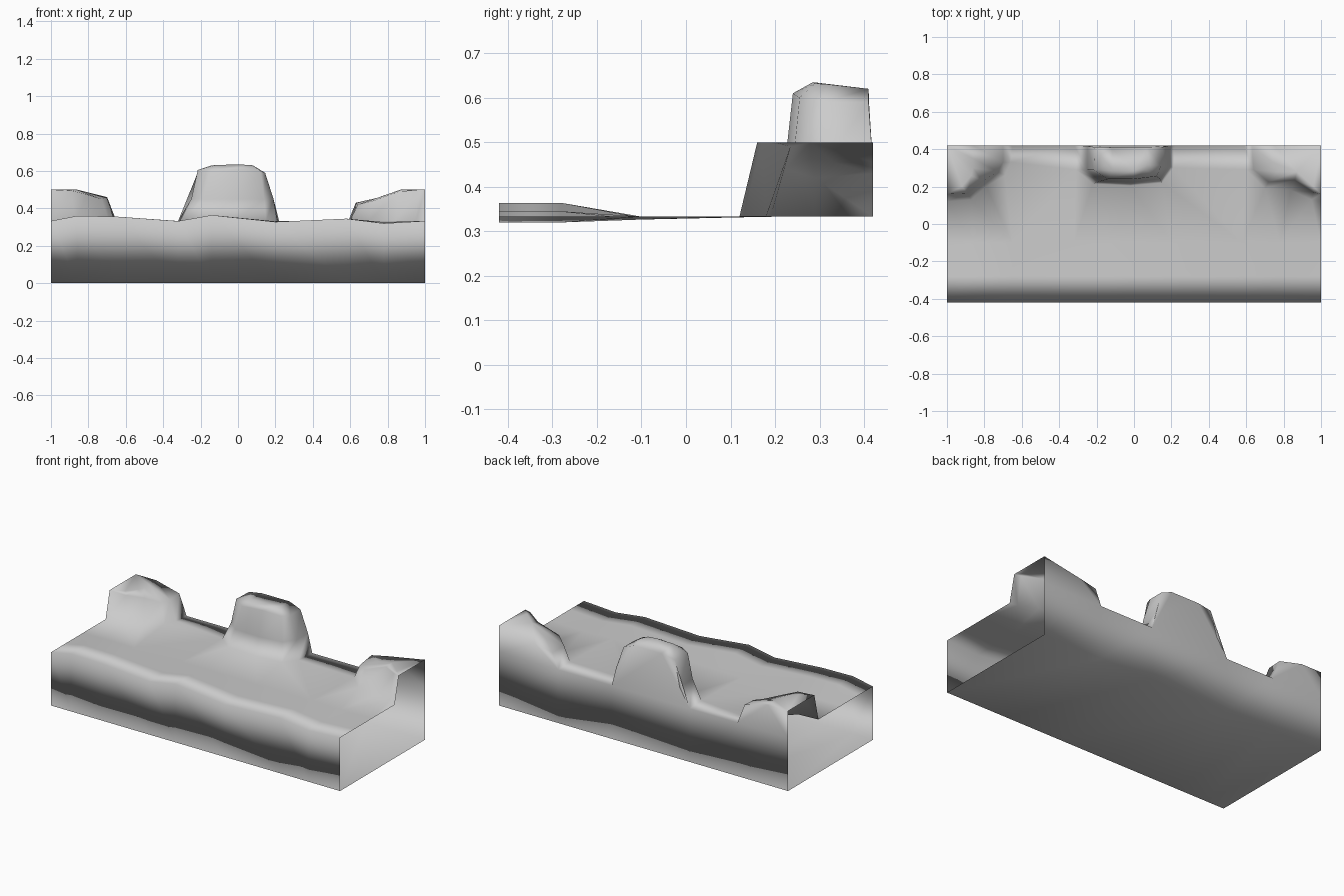
import bpy, bmesh
from mathutils import Vector

if "Cube" in bpy.data.objects:
    bpy.data.objects.remove(bpy.data.objects["Cube"])

bm = bmesh.new()
cache = {}
G, Y = 0.333, 0.42               # ground level, half depth


def vert(p):
    key = tuple(round(c, 4) for c in p)
    if key not in cache:
        cache[key] = bm.verts.new(key)
    return cache[key]


def face(pts):
    vs = list(dict.fromkeys(vert(p) for p in pts))
    if len(vs) > 2 and not bm.faces.get(vs):
        bm.faces.new(vs)


def strip(a, b):
    for i in range(len(a) - 1):
        face([a[i], a[i + 1], b[i + 1], b[i]])


def rock(rings, end_x=None):
    """Loft open rings up from the ground; close the top and the back."""
    for a, b in zip(rings, rings[1:]):
        strip(a, b)
    top, left, right = rings[-1], [r[0] for r in rings], [r[-1] for r in rings]
    if end_x is None:
        face(top)
        face(left + right[::-1])
    else:                        # rock cut off by the open tile end
        low, high = (end_x, Y, G), (end_x, Y, 0.5)
        face(top + [high])
        face([low] + (right if end_x < 0 else left) + [high])


def base(pts):
    return [(x, y, G) for x, y in pts]


# Rock footprints and upper rings, left to right
left_base = base([(-1, .12), (-.87, .13), (-.79, .2), (-.69, .26), (-.66, .33), (-.65, Y)])
left_top = [(-1, .16, .5), (-.89, .165, .495), (-.81, .23, .475), (-.73, .28, .45),
            (-.7, .33, .455), (-.7, Y, .46)]
left_crown = [(-1, .16, .5), (-.92, .2, .5), (-.87, .26, .5), (-.86, .3, .5),
              (-.86, .35, .5), (-.86, Y, .5)]
mid_base = base([(-.32, Y), (-.31, .29), (-.22, .215), (-.02, .205), (.15, .22), (.21, .3), (.22, Y)])
mid_waist = [(-.25, Y, .45), (-.25, .29, .45), (-.18, .228, .45), (-.01, .222, .45),
             (.14, .24, .45), (.19, .31, .45), (.19, Y, .45)]
mid_top = [(-.21, .41, .605), (-.215, .29, .605), (-.14, .24, .6), (0, .24, .61),
           (.12, .255, .6), (.145, .31, .59), (.145, .41, .59)]
mid_crown = [(-.12, .41, .62), (-.14, .32, .63), (-.11, .285, .632), (0, .285, .635),
             (.06, .29, .632), (.08, .32, .63), (.07, .41, .62)]
right_base = base([(.59, Y), (.6, .29), (.7, .19), (.84, .18), (.95, .13), (1, .12)])
right_top = [(.63, Y, .43), (.64, .29, .42), (.72, .225, .44), (.86, .235, .49),
             (.96, .17, .5), (1, .16, .5)]
right_crown = [(.75, Y, .455), (.74, .33, .455), (.77, .28, .465), (.87, .28, .5),
               (.96, .2, .5), (1, .16, .5)]
rock([left_base, left_top, left_crown], -1)
rock([mid_base, mid_waist, mid_top, mid_crown])
rock([right_base, right_top, right_crown], 1)

# Wavy front lip settling into the level ground
lip = [(-1, .333), (-.86, .36), (-.65, .356), (-.32, .332), (-.14, .364),
       (.2, .328), (.58, .345), (.78, .32), (1, .333)]
row = lambda y: [(x, y, z) for x, z in lip]
level = [(x, -.1, G + min(0, (z - G) * .5)) for x, z in lip]
strip(row(-Y), row(-.28))
strip(row(-.28), level)

# Ground sheet fitted around the rock footprints
face(level + (left_base + mid_base + right_base)[::-1])
bmesh.ops.triangulate(bm, faces=[f for f in bm.faces if len(f.verts) > 4])

# Front and back walls, and the underside; both tile ends stay open
front_rim = [(x, -Y, 0) for x, _ in lip]
xs = [-1, -.65, -.32, .22, .59, 1]
back_rim = [(x, Y, 0) for x in xs]
strip(row(-Y), front_rim)
strip([(x, Y, G) for x in xs], back_rim)
face(front_rim[:6] + back_rim[3::-1])
face(front_rim[5:] + back_rim[:2:-1])

bmesh.ops.recalc_face_normals(bm, faces=bm.faces)
bm.normal_update()
if sum(f.normal.z * f.calc_area() for f in bm.faces if f.calc_center_median().z > .3) < 0:
    bmesh.ops.reverse_faces(bm, faces=bm.faces)
    bm.normal_update()
for f in bm.faces:
    f.smooth = True

# Soft shading right around the rims: normals weighted by face area
bm.verts.index_update()
normals = [sum((f.normal * f.calc_area() for f in v.link_faces), Vector()).normalized()
           for v in bm.verts]

mesh = bpy.data.meshes.new("rocky_ground_tile")
bm.to_mesh(mesh)
bm.free()
mesh.normals_split_custom_set_from_vertices(normals)
tile = bpy.data.objects.new("rocky_ground_tile", mesh)
bpy.context.collection.objects.link(tile)

# Stone grey
stone = bpy.data.materials.new("stone")
stone.diffuse_color = (.62, .62, .62, 1)
stone.use_nodes = True
stone.node_tree.nodes["Principled BSDF"].inputs["Base Color"].default_value = stone.diffuse_color
mesh.materials.append(stone)
